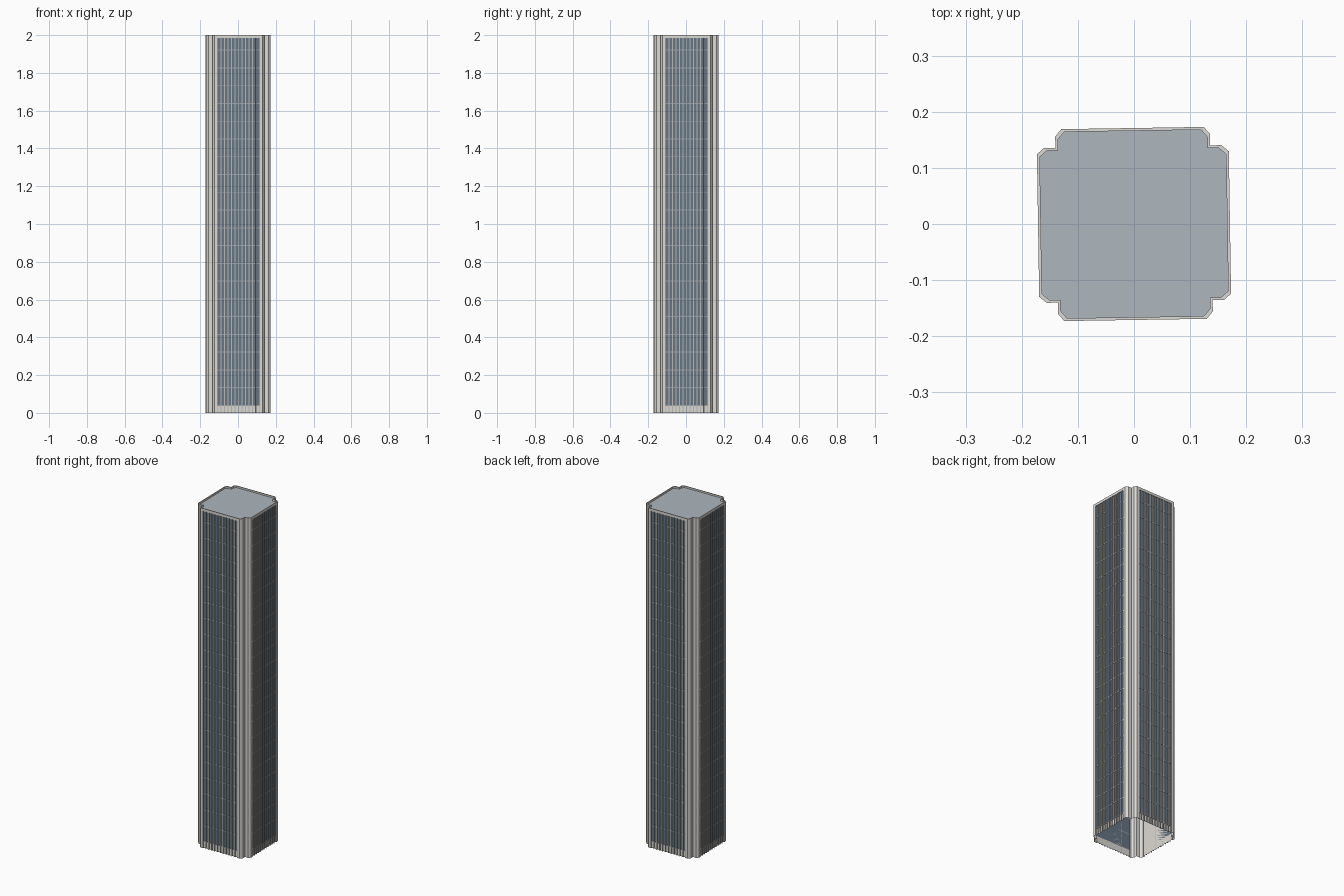
import bpy, bmesh
from math import radians
from mathutils import Matrix

if "Cube" in bpy.data.objects:
    bpy.data.objects.remove(bpy.data.objects["Cube"])

TURN = radians(0.9)      # whole plan is turned slightly
FACE, HALF = 0.171, 0.114
DEPTH = 0.006            # facade recess
TOP, LINTEL = 2.0, 1.985


def material(name, rgb):
    m = bpy.data.materials.new(name)
    m.diffuse_color = (*rgb, 1)
    m.use_nodes = True
    m.node_tree.nodes["Principled BSDF"].inputs["Base Color"].default_value = m.diffuse_color
    return m


stone = material("stone", (0.72, 0.70, 0.66))
glass = material("glass", (0.13, 0.18, 0.23))
metal = material("mullion_metal", (0.50, 0.49, 0.46))
rail = material("floor_line", (0.30, 0.34, 0.38))
slate = material("roof_slate", (0.42, 0.47, 0.51))


def finish(bm, name, mat):
    bm.transform(Matrix.Rotation(TURN, 4, 'Z'))
    me = bpy.data.meshes.new(name)
    bm.to_mesh(me)
    bm.free()
    me.materials.append(mat)
    ob = bpy.data.objects.new(name, me)
    bpy.context.collection.objects.link(ob)
    return ob


def plan(recess=0.0, inset=0.0):
    """Notched square outline, four identical sides."""
    side = [(-0.127, FACE), (-HALF, FACE), (-HALF, FACE - recess),
            (HALF, FACE - recess), (HALF, FACE), (0.127, FACE),
            (0.138, 0.158), (0.138, 0.138), (0.158, 0.138)]
    pts = []
    for k in range(4):
        for x, y in side:
            x -= inset if x > 0 else -inset
            y -= inset
            for _ in range(k):
                x, y = y, -x
            pts.append((x, y))
    return pts


# Walls with recessed bays, lintel and parapet, open at the base
bm = bmesh.new()
levels = [(plan(DEPTH), 0), (plan(DEPTH), LINTEL), (plan(), LINTEL),
          (plan(), TOP), (plan(0, 0.005), TOP), (plan(0, 0.005), 1.99)]
rings = [[bm.verts.new((x, y, z)) for x, y in pts] for pts, z in levels]
for lo, hi in zip(rings, rings[1:]):
    n = len(lo)
    for i in range(n):
        j = (i + 1) % n
        bm.faces.new((lo[j], lo[i], hi[i], hi[j]))
bmesh.ops.remove_doubles(bm, verts=bm.verts, dist=1e-5)
finish(bm, "tower_walls", stone)

# Roof slab
bm = bmesh.new()
bm.faces.new([bm.verts.new((x, y, 1.99)) for x, y in reversed(plan(0, 0.005))])
bmesh.ops.remove_doubles(bm, verts=bm.verts, dist=1e-5)
finish(bm, "roof", slate)


def facade_boxes(name, mat, boxes):
    """Boxes (x0, x1, y0, y1, z0, z1) laid on one side, repeated on all four."""
    bm = bmesh.new()
    for k in range(4):
        for x0, x1, y0, y1, z0, z1 in boxes:
            m = (Matrix.Rotation(radians(90 * k), 4, 'Z')
                 @ Matrix.Translation(((x0 + x1) / 2, (y0 + y1) / 2, (z0 + z1) / 2))
                 @ Matrix.Diagonal((x1 - x0, y1 - y0, z1 - z0, 1)))
            bmesh.ops.create_cube(bm, size=1, matrix=m)
    finish(bm, name, mat)


back = FACE - DEPTH
# Glazing
facade_boxes("glazing", glass, [(-HALF, HALF, back, back + 0.001, 0.04, LINTEL)])

# Vertical mullions
BAYS, W = 12, 0.002
step = 2 * (HALF - W) / BAYS
centres = [-HALF + W + i * step for i in range(BAYS + 1)]
facade_boxes("mullions", metal,
             [(c - W, c + W, back, FACE - 0.0003, 0, LINTEL) for c in centres])

# Horizontal floor lines
facade_boxes("floor_lines", rail,
             [(-HALF, HALF, back, back + 0.0025, z - 0.0025, z + 0.0025)
              for z in [0.04 + 0.094 * i for i in range(21)]])
